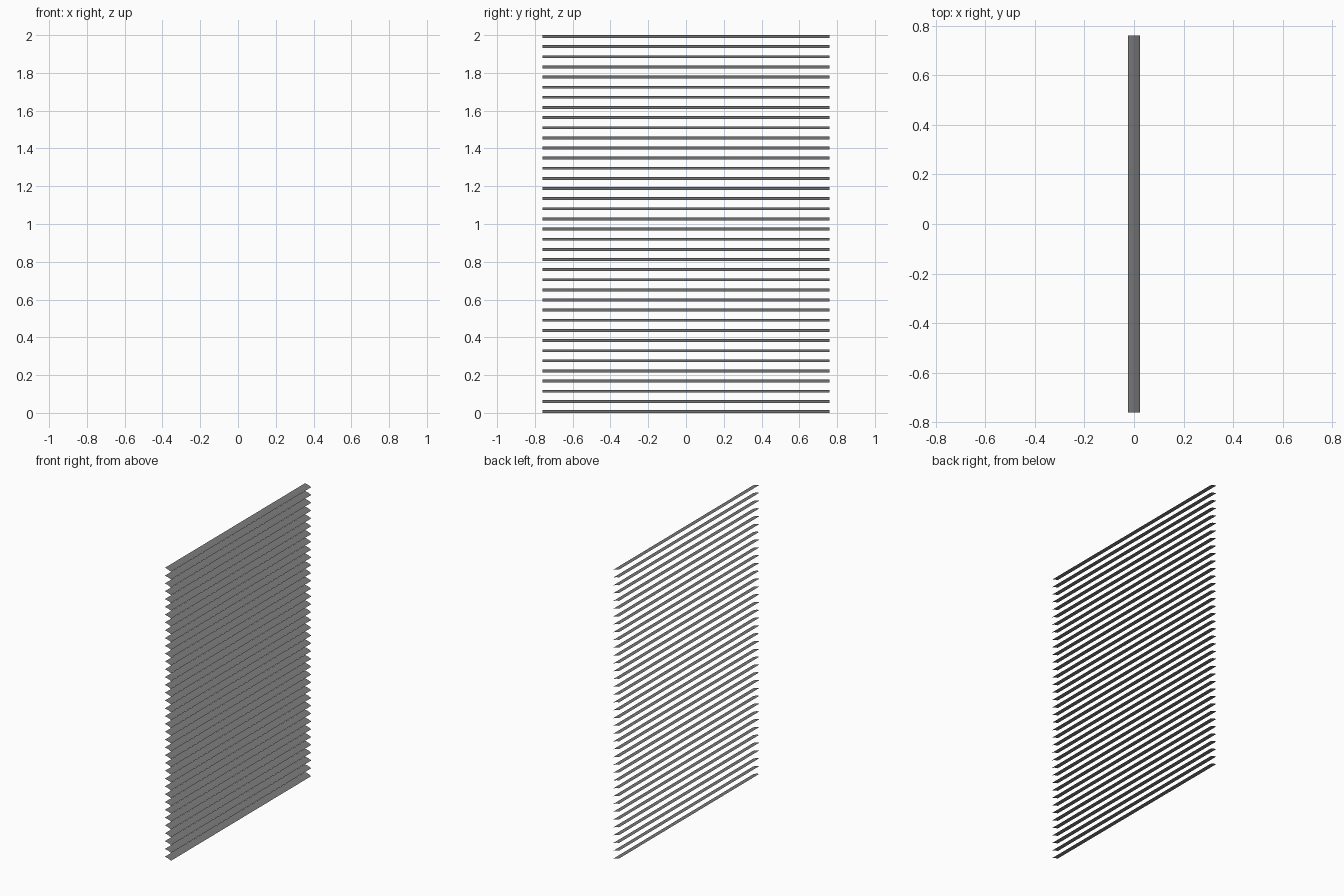
import bpy

if "Cube" in bpy.data.objects:
    bpy.data.objects.remove(bpy.data.objects["Cube"])

COUNT = 38        # number of slats
HALF_X = 0.0235   # half depth of a slat
HALF_Y = 0.761    # half length of a slat
DROP = 0.015      # fall of each slat towards +x
CROWN = 0.003     # slight upward bow across a slat
SEGS = 6          # steps across the bow
PITCH = (2.0 - DROP) / (COUNT - 1)

# Dark grey finish
mat = bpy.data.materials.new("dark_grey")
mat.diffuse_color = (0.2, 0.2, 0.2, 1)
mat.use_nodes = True
mat.node_tree.nodes["Principled BSDF"].inputs["Base Color"].default_value = mat.diffuse_color

# One thin, tilted, gently bowed sheet, shared by every slat
verts, faces = [], []
for i in range(SEGS + 1):
    t = 2 * i / SEGS - 1
    z = -t * DROP / 2 + CROWN * (1 - t * t)
    verts += [(t * HALF_X, -HALF_Y, z), (t * HALF_X, HALF_Y, z)]
for i in range(SEGS):
    a = 2 * i
    faces.append((a, a + 2, a + 3, a + 1))
mesh = bpy.data.meshes.new("slat")
mesh.from_pydata(verts, [], faces)
mesh.materials.append(mat)
mesh.shade_smooth()

# Stack of blind slats
for i in range(COUNT):
    slat = bpy.data.objects.new(f"blind_slat_{i + 1:02d}", mesh)
    slat.location.z = DROP / 2 + i * PITCH
    bpy.context.collection.objects.link(slat)
